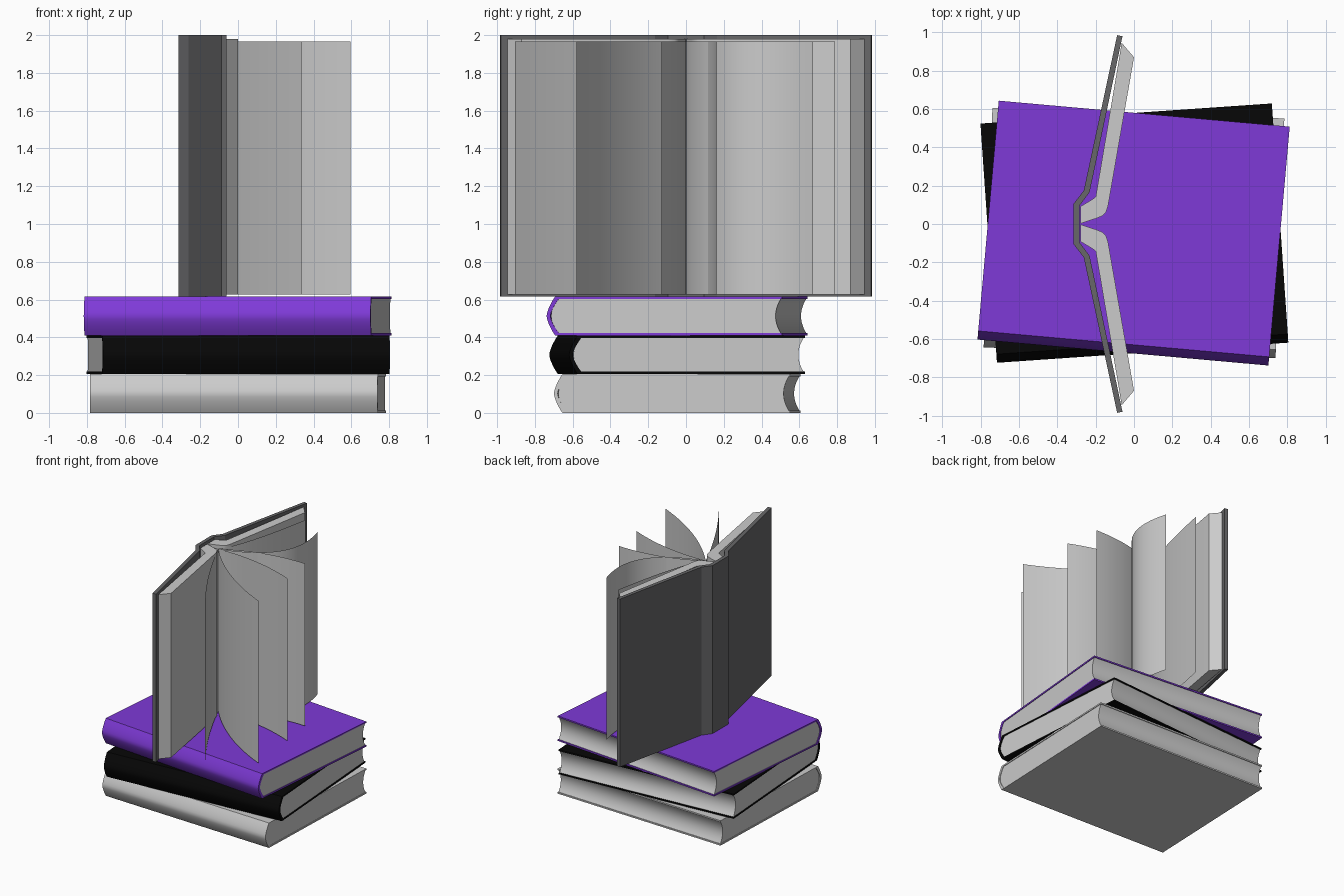
import bpy, bmesh, math
from mathutils import Matrix

if "Cube" in bpy.data.objects:
    bpy.data.objects.remove(bpy.data.objects["Cube"])


def material(name, rgb):
    m = bpy.data.materials.new(name)
    m.diffuse_color = (*rgb, 1)
    m.use_nodes = True
    m.node_tree.nodes["Principled BSDF"].inputs["Base Color"].default_value = m.diffuse_color
    return m


def finish(name, bm, mat=None, angle=35):
    bmesh.ops.recalc_face_normals(bm, faces=bm.faces[:])
    me = bpy.data.meshes.new(name)
    bm.to_mesh(me)
    bm.free()
    ob = bpy.data.objects.new(name, me)
    bpy.context.collection.objects.link(ob)
    if mat:
        me.materials.append(mat)
    bpy.ops.object.select_all(action='DESELECT')
    ob.select_set(True)
    bpy.context.view_layer.objects.active = ob
    bpy.ops.object.shade_smooth_by_angle(angle=math.radians(angle))
    return ob


def strip_prism(name, side_a, side_b, to3d, lo, hi, mat=None, angle=35):
    """Solid between two matching rows of 2D points, extruded from lo to hi."""
    bm = bmesh.new()
    rows = [[bm.verts.new(to3d(p, e)) for p in side] for side in (side_a, side_b) for e in (lo, hi)]
    a0, a1, b0, b1 = rows
    n = len(side_a)
    for i in range(n - 1):
        for r, s in ((a0, a1), (b0, b1), (a0, b0), (a1, b1)):
            bm.faces.new((r[i], r[i + 1], s[i + 1], s[i]))
    for i in (0, n - 1):
        bm.faces.new((a0[i], a1[i], b1[i], b0[i]))
    return finish(name, bm, mat, angle)


# Closed book lying flat: wrapped cover plus page block, spine towards -y
def closed_book(name, z, height, turn, centre, mat):
    half_len, th, h = 0.762, 0.012, height / 2
    steps = [-1 + i / 6 for i in range(13)]

    def wrap(inset, tip):
        hh = h - inset
        arc = [(-0.582 + tip - 0.045 * (1 - abs(s) ** 1.5), s * hh) for s in steps]
        return [(0.624, -hh), (-0.54, -hh)] + arc + [(-0.54, hh), (0.624, hh)]

    to3d = lambda p, e: (e, p[0], p[1])
    cover = strip_prism(name + "_cover", wrap(0, 0), wrap(th, 0.02), to3d, -half_len, half_len, mat, 50)
    hh = h - th
    back = [(-0.561 - 0.042 * (1 - abs(s) ** 2), s * hh) for s in steps]
    fore = [(0.618 - 0.028 * (1 - s * s), s * hh) for s in steps]
    pages = strip_prism(name + "_pages", back, fore, to3d, -half_len + 0.005, half_len - 0.005)
    for ob in (cover, pages):
        ob.data.transform(Matrix.Translation((centre[0], centre[1], z + h))
                          @ Matrix.Rotation(math.radians(turn), 4, 'Z'))


closed_book("bottom_book", 0.0, 0.205, -2.1, (0, -0.045), None)
closed_book("middle_book", 0.206, 0.203, 3.95, (0.002, -0.046), material("black", (0.002, 0.002, 0.002)))
closed_book("top_book", 0.41, 0.206, -5.1, (-0.002, -0.046), material("purple", (0.21, 0.042, 0.68)))

# Open book standing upright: folded cover
upright = lambda p, e: (p[0], p[1], e)
outer = [(-0.088, 0.985), (-0.262, 0.175), (-0.315, 0.105)]
inner = [(-0.060, 0.980), (-0.232, 0.165), (-0.285, 0.095)]
mirror = lambda pts: pts + [(x, -y) for x, y in reversed(pts)]
strip_prism("open_cover", mirror(outer), mirror(inner), upright, 0.617, 2.0,
            material("dark_grey", (0.135, 0.135, 0.14)), 10)

# Two page blocks resting against the boards
front_side = [(-0.278, 0.003), (-0.20, 0.028), (-0.165, 0.042), (-0.147, 0.06), (-0.135, 0.095), (0.0, 0.87)]
back_side = [(-0.278, 0.092), (-0.235, 0.118), (-0.215, 0.13), (-0.200, 0.142), (-0.196, 0.165), (-0.064, 0.945)]
for side, sign in (("right", 1), ("left", -1)):
    flip = lambda pts: [(x, y * sign) for x, y in pts]
    strip_prism(side + "_page_block", flip(front_side), flip(back_side), upright, 0.628, 1.98)

# Loose leaves fanning from the spine: (bend control, free edge)
leaves = [((0.04, -0.50), (0.335, -0.905)),
          ((0.13, -0.37), (0.595, -0.58)),
          ((0.19, 0.02), (0.54, -0.13)),
          ((0.12, 0.175), (0.50, 0.16)),
          ((0.41, 0.15), (0.254, 0.673)),
          ((-0.06, 0.16), (0.06, 0.79))]
root = (-0.18, 0.0)
for k, (c, e) in enumerate(leaves):
    path = [(-0.278, 0.0)]
    for i in range(15):
        t = i / 14
        path.append([(1 - t) ** 2 * root[j] + 2 * t * (1 - t) * c[j] + t * t * e[j] for j in (0, 1)])
    bm = bmesh.new()
    prev = None
    for x, y in path:
        cur = [bm.verts.new((x, y, z)) for z in (0.628, 1.965)]
        if prev:
            bm.faces.new((prev[0], cur[0], cur[1], prev[1]))
        prev = cur
    finish("loose_leaf_%d" % (k + 1), bm)
